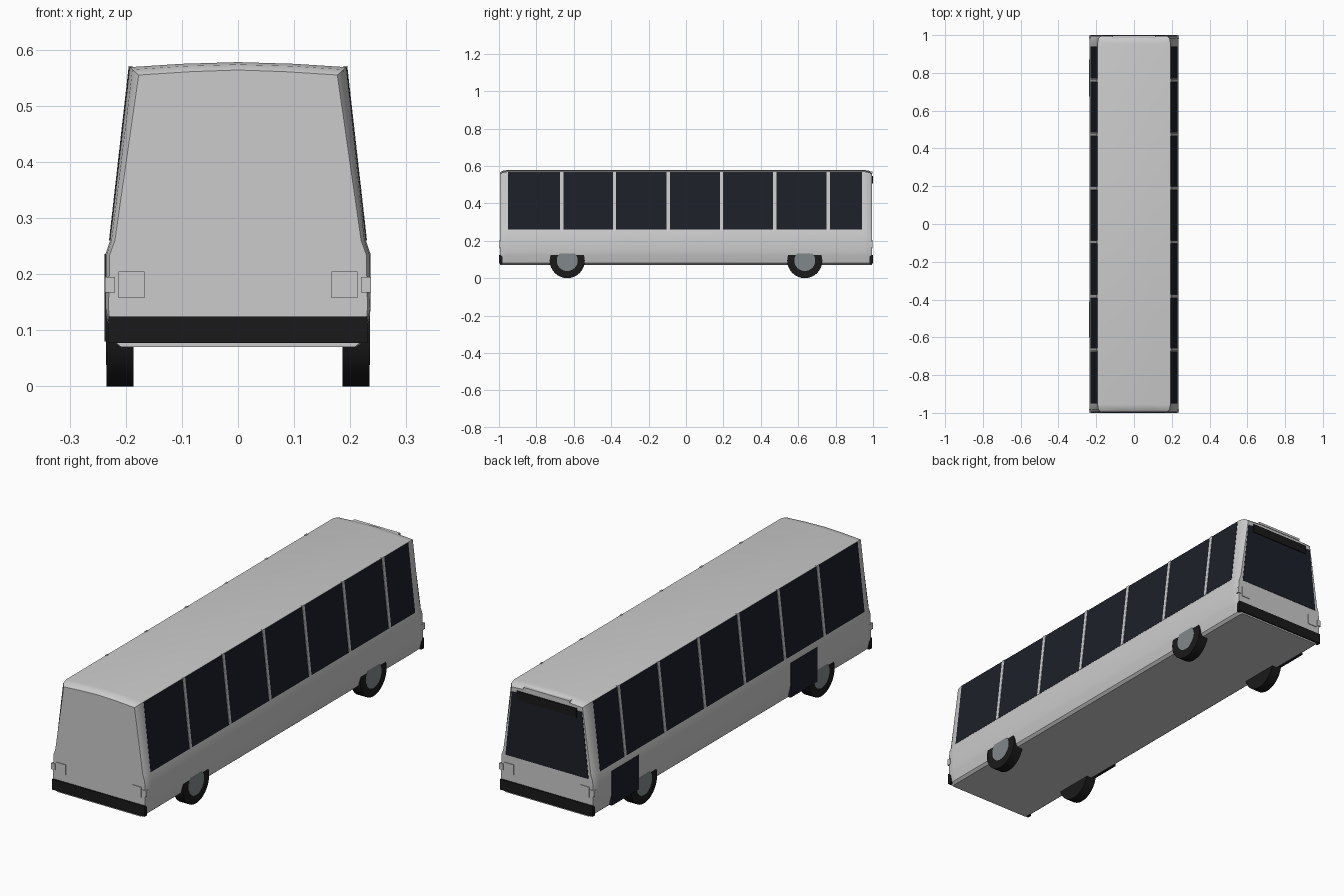
import bpy, bmesh, math
from mathutils import Matrix

if "Cube" in bpy.data.objects:
    bpy.data.objects.remove(bpy.data.objects["Cube"])


def material(name, rgb):
    m = bpy.data.materials.new(name)
    m.diffuse_color = (*rgb, 1)
    m.use_nodes = True
    m.node_tree.nodes["Principled BSDF"].inputs["Base Color"].default_value = m.diffuse_color
    return m


GLASS = material("dark_glass", (0.012, 0.014, 0.022))
BLACK = material("black_rubber", (0.01, 0.01, 0.01))
HUB = material("hub_grey", (0.22, 0.25, 0.26))


def finish(name, bm, mat=None, smooth=False):
    bmesh.ops.recalc_face_normals(bm, faces=bm.faces)
    me = bpy.data.meshes.new(name)
    bm.to_mesh(me)
    bm.free()
    ob = bpy.data.objects.new(name, me)
    bpy.context.collection.objects.link(ob)
    if mat:
        me.materials.append(mat)
    if smooth:
        bpy.context.view_layer.objects.active = ob
        ob.select_set(True)
        bpy.ops.object.shade_smooth_by_angle(angle=math.radians(35))
        ob.select_set(False)
    return ob


def loft(name, rings, mat=None, smooth=False):
    """Skin a list of closed rings and cap both ends."""
    bm = bmesh.new()
    loops = [[bm.verts.new(p) for p in ring] for ring in rings]
    n = len(loops[0])
    for a, b in zip(loops, loops[1:]):
        for i in range(n):
            bm.faces.new((a[i], a[(i + 1) % n], b[(i + 1) % n], b[i]))
    bm.faces.new(loops[0])
    bm.faces.new(loops[-1])
    return finish(name, bm, mat, smooth)


def box(name, x, y, z, mat=None):
    rings = [[(x[0], v, z[0]), (x[1], v, z[0]), (x[1], v, z[1]), (x[0], v, z[1])] for v in y]
    return loft(name, rings, mat)


def side_panel(name, s, y0, y1, z0, z1, out, mat=None):
    """Thin slab lying on the sloping upper side wall."""
    def x_at(z):
        return 0.228 - (z - 0.26) * (0.035 / 0.31)
    rings = []
    for y in (y0, y1):
        rings.append([(s * (x_at(z0) + out), y, z0), (s * (x_at(z1) + out), y, z1),
                      (s * (x_at(z1) - 0.005), y, z1), (s * (x_at(z0) - 0.005), y, z0)])
    return loft(name, rings, mat)


def cylinder(name, x, y, z, r, width, mat):
    bm = bmesh.new()
    rot = Matrix.Translation((x, y, z)) @ Matrix.Rotation(math.pi / 2, 4, 'Y')
    bmesh.ops.create_cone(bm, cap_ends=True, segments=32, radius1=r, radius2=r,
                          depth=width, matrix=rot)
    return finish(name, bm, mat, True)


# Body shell: half cross-section mirrored, with softened ends
half = [(0.212, 0.07), (0.224, 0.08), (0.2345, 0.123), (0.2365, 0.14), (0.2365, 0.235),
        (0.228, 0.26), (0.193, 0.569), (0.1, 0.575)]
section = half + [(0, 0.578)] + [(-x, z) for x, z in reversed(half)]


def body_ring(y, t):
    ring = []
    for x, z in section:
        inset = t * (0.004 + 0.012 * (z - 0.07) / 0.5)
        sx = x - math.copysign(inset, x) if x else 0
        ring.append((sx, y, z - (0.014 * t if z > 0.5 else 0)))
    return ring


ends = [(-0.994, 1), (-0.982, 0.3), (-0.955, 0), (0.955, 0), (0.982, 0.3), (0.994, 1)]
loft("body", [body_ring(y, t) for y, t in ends], smooth=True)

# Side windows and pillars
pillars = [-0.665, -0.3825, -0.0955, 0.19, 0.475, 0.76]
edges = [-0.96] + pillars + [0.95]
for s in (-1, 1):
    for a, b in zip(edges, edges[1:]):
        side_panel("side_window", s, a + 0.009, b - 0.009, 0.26, 0.568, 0.001, GLASS)
    for p in pillars:
        side_panel("window_pillar", s, p - 0.008, p + 0.008, 0.26, 0.571, 0.002)

# Entry doors on the left side
for y0, y1 in ((0.675, 0.87), (-0.6, -0.41)):
    box("door", (-0.238, -0.22), (y0, y1), (0.08, 0.236), GLASS)

# Wheels
for s in (-1, 1):
    for y in (-0.635, 0.635):
        cylinder("tyre", s * 0.2105, y, 0.094, 0.094, 0.048, BLACK)
        cylinder("hub", s * 0.2255, y, 0.094, 0.056, 0.02, HUB)

# Bumpers and lamps at both ends
for e in (-1, 1):
    box("bumper", (-0.231, 0.231), (e * 0.982, e * 1.0), (0.077, 0.125), BLACK)
    for s in (-1, 1):
        box("lamp", (s * 0.167, s * 0.213), (e * 0.985, e * 0.997), (0.158, 0.205))
        box("corner_lamp", (s * 0.219, s * 0.237), (e * 0.98, e * 0.998), (0.167, 0.195))

# Windscreen, destination sign and roof plate
loft("windscreen", [[(-0.208, y, 0.24), (0.208, y, 0.24), (0.176, y, 0.535), (-0.176, y, 0.535)]
                    for y in (0.988, 0.9955)], GLASS)
box("sign_box", (-0.15, 0.15), (0.985, 1.0), (0.505, 0.545), BLACK)
box("roof_plate", (-0.115, 0.115), (0.975, 0.997), (0.56, 0.57))
